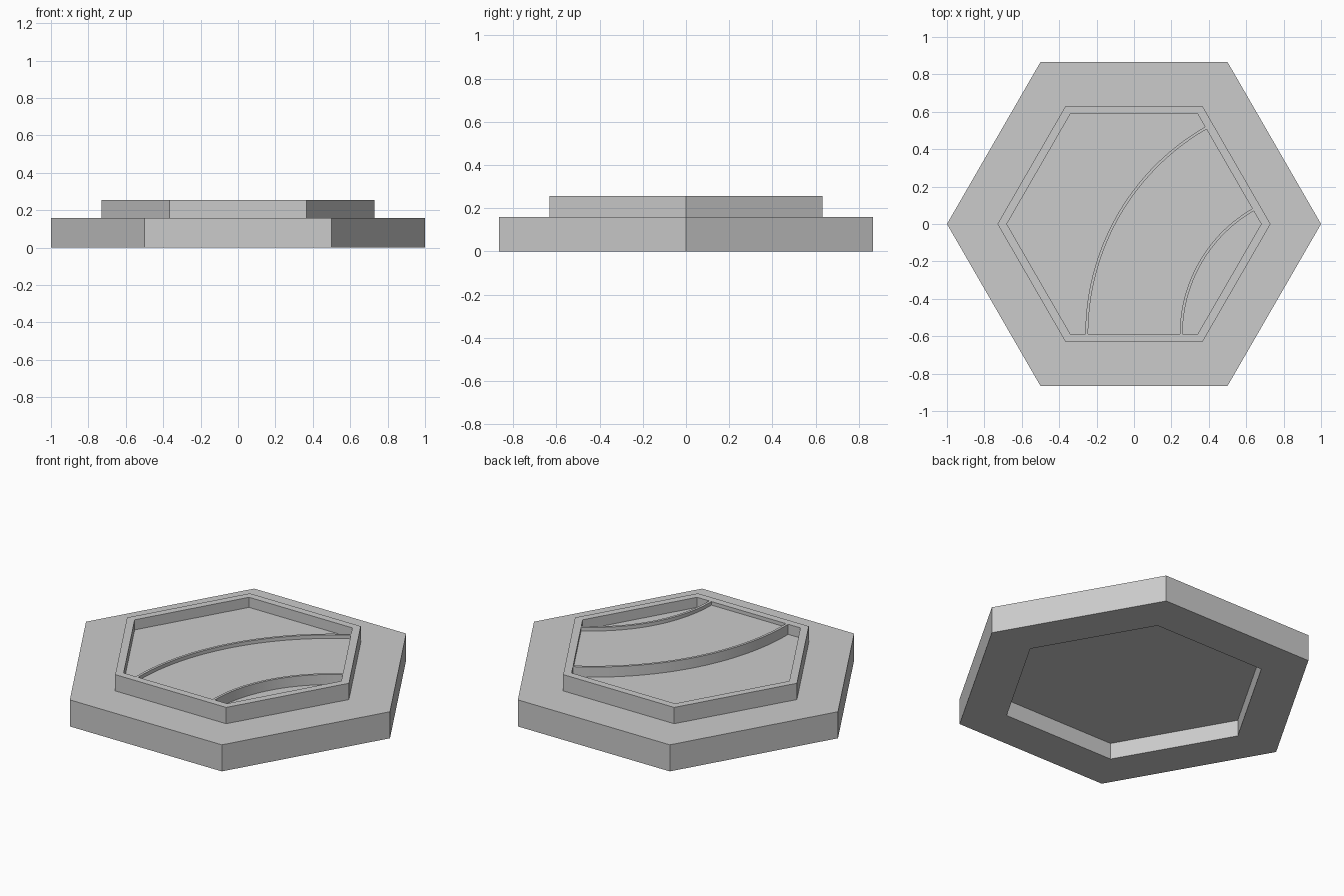
import bpy
import bmesh
import math

cube = bpy.data.objects.get("Cube")
if cube:
    bpy.data.objects.remove(cube)

# Single plain grey for the whole tile
grey = bpy.data.materials.new("plain grey")
grey.use_nodes = True
colour = (0.6, 0.6, 0.6, 1)
grey.diffuse_color = colour
grey.node_tree.nodes["Principled BSDF"].inputs["Base Color"].default_value = colour

RIM, POCKET = 0.73, 0.68            # hexagon radii of the raised rim
STEP, TOP, FLOOR, ROAD = 0.158, 0.255, 0.195, 0.234


def sweep(name, profile, centre, angles, closed_profile, closed_path):
    """Turn a (radius, height) profile about a vertical axis and cap its ends."""
    bm = bmesh.new()
    rings = [[bm.verts.new((centre[0] + r * math.cos(a), centre[1] + r * math.sin(a), z))
              for r, z in profile] for a in angles]
    count, length = len(rings), len(profile)
    for i in range(count if closed_path else count - 1):
        a, b = rings[i], rings[(i + 1) % count]
        for j in range(length if closed_profile else length - 1):
            k = (j + 1) % length
            bm.faces.new((a[j], b[j], b[k], a[k]))
    if closed_path:
        bm.faces.new([ring[0] for ring in rings])
        bm.faces.new([ring[-1] for ring in rings])
    else:
        bm.faces.new(rings[0])
        bm.faces.new(rings[-1])
    bmesh.ops.recalc_face_normals(bm, faces=bm.faces)
    mesh = bpy.data.meshes.new(name)
    bm.to_mesh(mesh)
    bm.free()
    mesh.materials.append(grey)
    obj = bpy.data.objects.new(name, mesh)
    bpy.context.collection.objects.link(obj)
    return obj


# Hexagonal tile: underside socket, wide base, raised rim and sunken floor
tile_profile = [(RIM, TOP - STEP), (RIM, 0), (1, 0), (1, STEP), (RIM, STEP),
                (RIM, TOP), (POCKET, TOP), (POCKET, FLOOR)]
sweep("hexagon_tile", tile_profile, (0, 0),
      [math.radians(60 * i) for i in range(6)], False, True)

# Curved track with a thin curb on each side, turning between two rim edges
INNER, OUTER, CURB = 0.76, 1.28, 0.015
track_profile = [(INNER, FLOOR), (INNER, TOP), (INNER + CURB, TOP), (INNER + CURB, ROAD),
                 (OUTER - CURB, ROAD), (OUTER - CURB, TOP), (OUTER, TOP), (OUTER, FLOOR)]
pivot = (1.5 * POCKET, -POCKET * math.sin(math.radians(60)))
SEGMENTS = 40
track = sweep("curved_track", track_profile, pivot,
              [math.radians(120 + 60 * i / SEGMENTS) for i in range(SEGMENTS + 1)], True, False)

# Smooth the curved walls, keep the corners crisp
bpy.ops.object.select_all(action="DESELECT")
track.select_set(True)
bpy.context.view_layer.objects.active = track
bpy.ops.object.shade_smooth_by_angle(angle=math.radians(30))
